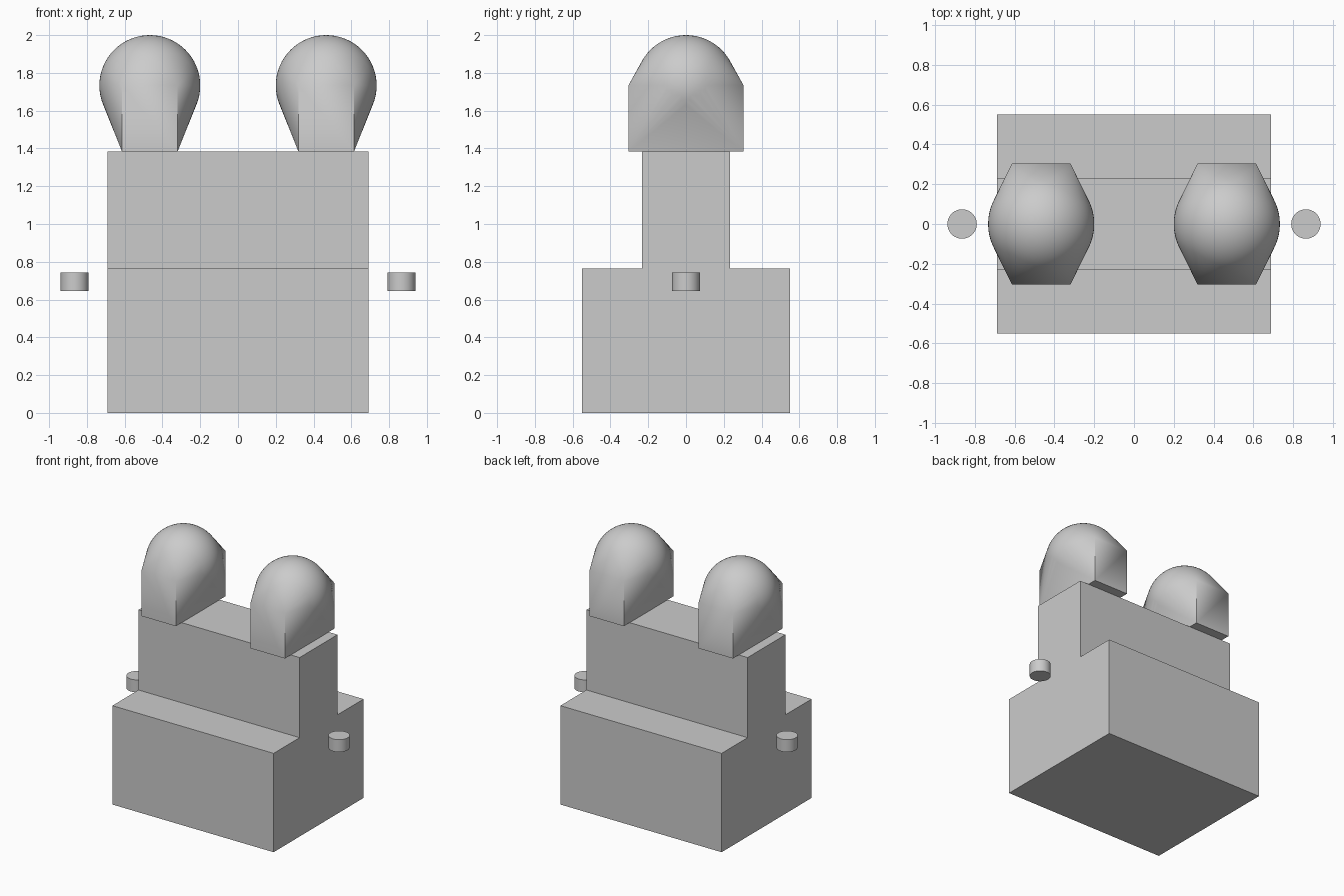
import bpy, bmesh, math
from mathutils import Matrix, Vector

cube = bpy.data.objects.get("Cube")
if cube:
    bpy.data.objects.remove(cube, do_unlink=True)

GREY = (0.6, 0.6, 0.6, 1.0)
grey = bpy.data.materials.new("plain grey")
grey.use_nodes = True
grey.diffuse_color = GREY
for node in grey.node_tree.nodes:
    if node.type == 'BSDF_PRINCIPLED':
        node.inputs["Base Color"].default_value = GREY


def finish(bm, name, smooth=False):
    """Turn a bmesh into a named grey object."""
    bmesh.ops.recalc_face_normals(bm, faces=bm.faces)
    mesh = bpy.data.meshes.new(name)
    bm.to_mesh(mesh)
    bm.free()
    mesh.materials.append(grey)
    obj = bpy.data.objects.new(name, mesh)
    bpy.context.collection.objects.link(obj)
    if smooth:
        bpy.ops.object.select_all(action='DESELECT')
        obj.select_set(True)
        bpy.context.view_layer.objects.active = obj
        bpy.ops.object.shade_smooth_by_angle(angle=math.radians(30))
    return obj


# Stepped body: half profile (y, z) mirrored, then extruded along x
half_width = 0.69
half = [(0.55, 0), (0.55, 0.765), (0.232, 0.765), (0.232, 1.385)]
profile = half + [(-y, z) for y, z in reversed(half)]
bm = bmesh.new()
face = bm.faces.new([bm.verts.new((-half_width, y, z)) for y, z in profile])
side = bmesh.ops.extrude_face_region(bm, geom=[face])
moved = [v for v in side["geom"] if isinstance(v, bmesh.types.BMVert)]
bmesh.ops.translate(bm, verts=moved, vec=(2 * half_width, 0, 0))
finish(bm, "body")


def make_dome(name, x):
    """Rounded top: a ball and a block wrapped in one convex skin."""
    bm = bmesh.new()
    bmesh.ops.create_uvsphere(bm, u_segments=64, v_segments=32, radius=0.267,
                              matrix=Matrix.Translation((x, 0, 1.733)))
    block = Matrix.LocRotScale(Vector((x, 0, 1.56)), None, Vector((0.295, 0.608, 0.35)))
    bmesh.ops.create_cube(bm, size=1, matrix=block)
    points = [v.co.copy() for v in bm.verts]
    bm.clear()
    for p in points:
        bm.verts.new(p)
    bmesh.ops.convex_hull(bm, input=bm.verts)
    loose = [v for v in bm.verts if not v.link_faces]
    bmesh.ops.delete(bm, geom=loose, context='VERTS')
    # Merge the coplanar triangles of the block sides
    bmesh.ops.dissolve_limit(bm, angle_limit=math.radians(0.1),
                             verts=bm.verts, edges=bm.edges)
    finish(bm, name, smooth=True)


def make_pin(name, x):
    """Small upright disc floating beside the body."""
    bm = bmesh.new()
    bmesh.ops.create_cone(bm, cap_ends=True, segments=48, radius1=0.074,
                          radius2=0.074, depth=0.096,
                          matrix=Matrix.Translation((x, 0, 0.694)))
    finish(bm, name, smooth=True)


for label, sign in (("left", 1), ("right", -1)):
    make_dome(label + "_dome", sign * 0.467)
    make_pin(label + "_pin", sign * 0.865)
